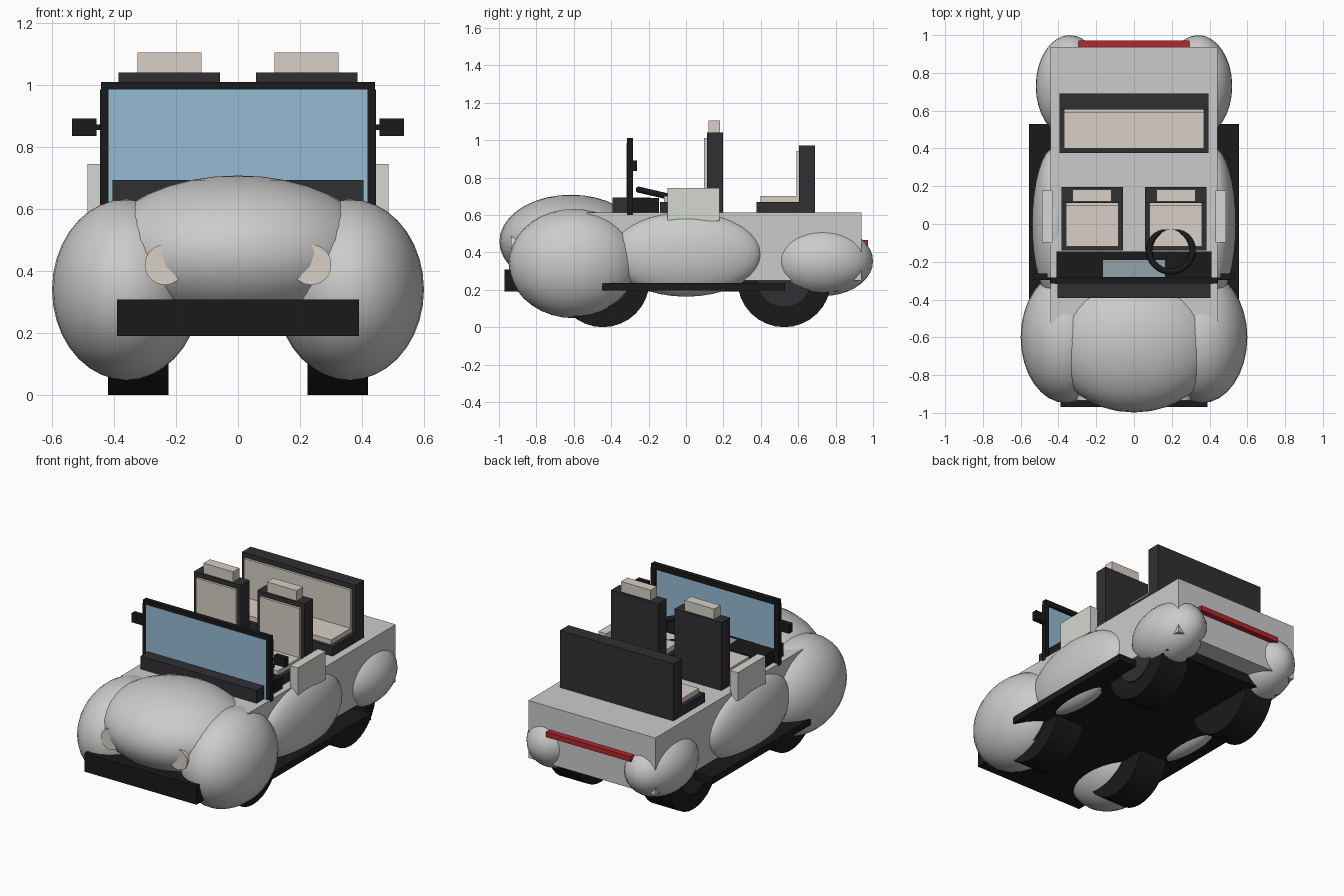
import bpy, math
from mathutils import Matrix

if "Cube" in bpy.data.objects:
    bpy.data.objects.remove(bpy.data.objects["Cube"])


def material(name, r, g, b):
    m = bpy.data.materials.new(name)
    m.diffuse_color = (r, g, b, 1)
    m.use_nodes = True
    m.node_tree.nodes["Principled BSDF"].inputs["Base Color"].default_value = m.diffuse_color
    return m


BLACK = material("black", 0.01, 0.01, 0.011)
DARK = material("dark_trim", 0.03, 0.03, 0.034)
CREAM = material("cream", 0.68, 0.63, 0.57)
PALE = material("pale_panel", 0.66, 0.68, 0.64)
GLASS = material("glass", 0.3, 0.5, 0.65)
SCREEN = material("screen", 0.3, 0.36, 0.4)
RED = material("red", 0.45, 0.02, 0.025)


def finish(name, mat):
    o = bpy.context.object
    o.name = name
    if mat:
        o.data.materials.append(mat)
    return o


def box(name, x, y, z, mat=None):
    """Box from (min, max) ranges on each axis."""
    bpy.ops.mesh.primitive_cube_add(size=1)
    o = finish(name, mat)
    size = [r[1] - r[0] for r in (x, y, z)]
    mid = [(r[0] + r[1]) / 2 for r in (x, y, z)]
    o.data.transform(Matrix.Diagonal((*size, 1)))
    o.location = mid
    return o


def blob(name, centre, radii, mat=None):
    """Smooth ellipsoid."""
    bpy.ops.mesh.primitive_uv_sphere_add(segments=32, ring_count=18, radius=1)
    o = finish(name, mat)
    o.data.transform(Matrix.Diagonal((*radii, 1)))
    o.location = centre
    bpy.ops.object.shade_smooth()
    return o


def cylinder(name, centre, r, depth, axis, mat):
    bpy.ops.mesh.primitive_cylinder_add(vertices=32, radius=r, depth=depth)
    o = finish(name, mat)
    o.data.transform(Matrix.Rotation(math.pi / 2, 4, axis))
    o.location = centre
    bpy.ops.object.shade_smooth_by_angle(angle=math.radians(40))
    return o


def span(s, a, b):
    """Mirror an x range to side s."""
    return tuple(sorted((s * a, s * b)))


def seat(name, x, y0, y1, top, inset=0.025):
    """Dark shell with cream cushions; y1 is the rear face of the backrest."""
    pad = (x[0] + inset, x[1] - inset)
    back = y1 - 0.085
    box(name + "_base", x, (y0, y1), (0.60, 0.67), DARK)
    box(name + "_back", x, (back, y1), (0.66, top), DARK)
    box(name + "_cushion", pad, (y0 + 0.022, back), (0.66, 0.70), CREAM)
    box(name + "_back_pad", pad, (back - 0.015, back + 0.01), (0.69, top - 0.03), CREAM)


# Main body, chassis and hood
box("body", (-0.443, 0.443), (-0.53, 0.937), (0.25, 0.612))
box("chassis", (-0.42, 0.42), (-0.88, 0.81), (0.19, 0.275), BLACK)
blob("hood", (0, -0.615, 0.458), (0.45, 0.383, 0.25))
box("front_bumper", (-0.39, 0.39), (-0.97, -0.85), (0.19, 0.308), BLACK)
box("tail_light_bar", (-0.295, 0.295), (0.93, 0.972), (0.435, 0.467), RED)

# Dashboard, cowl and screen
box("cowl", (-0.405, 0.405), (-0.392, -0.30), (0.60, 0.693), DARK)
box("dashboard", (-0.41, 0.41), (-0.30, -0.145), (0.60, 0.69), BLACK)
box("dashboard_screen", (-0.165, 0.165), (-0.28, -0.19), (0.68, 0.694), SCREEN)

# Windshield
box("windshield_glass", (-0.418, 0.418), (-0.318, -0.30), (0.60, 0.985), GLASS)
box("windshield_top", (-0.442, 0.442), (-0.316, -0.284), (0.978, 1.01), BLACK)

# Steering wheel
bpy.ops.mesh.primitive_torus_add(location=(0.195, -0.14, 0.709), major_radius=0.115,
                                 minor_radius=0.017, major_segments=32, minor_segments=10,
                                 rotation=(math.radians(-13), 0, 0))
finish("steering_wheel", BLACK)
bpy.ops.object.shade_smooth()

for side, s in (("left", 1), ("right", -1)):
    # Rounded bodywork
    blob(side + "_front_fender", (s * 0.36, -0.6, 0.34), (0.24, 0.348, 0.292))
    blob(side + "_door", (s * 0.42, 0.0, 0.39), (0.12, 0.405, 0.227))
    blob(side + "_rear_fender", (s * 0.34, 0.73, 0.353), (0.18, 0.27, 0.187))
    # Side details
    box(side + "_door_panel", span(s, 0.432, 0.486), (-0.098, 0.178), (0.567, 0.745), PALE)
    box(side + "_running_board", span(s, 0.38, 0.555), (-0.45, 0.53), (0.195, 0.237), BLACK)
    box(side + "_windshield_post", span(s, 0.416, 0.446), (-0.316, -0.284), (0.60, 0.985), BLACK)
    box(side + "_mirror", span(s, 0.457, 0.535), (-0.296, -0.262), (0.835, 0.892), BLACK)
    box(side + "_mirror_arm", span(s, 0.43, 0.47), (-0.296, -0.284), (0.855, 0.872), BLACK)
    cylinder(side + "_headlight", (s * 0.236, -0.89, 0.42), 0.065, 0.09, "X", CREAM)
    # Wheels
    for end, y in (("front", -0.445), ("rear", 0.525)):
        cylinder(f"{side}_{end}_tire", (s * 0.322, y, 0.25), 0.25, 0.195, "Y", BLACK)
        cylinder(f"{side}_{end}_hub", (s * 0.33, y, 0.25), 0.145, 0.2, "Y", DARK)
    # Front seats
    seat(side + "_seat", span(s, 0.058, 0.385), -0.14, 0.197, 1.04)
    box(side + "_headrest", span(s, 0.118, 0.325), (0.12, 0.183), (1.03, 1.105), CREAM)

# Rear bench
seat("rear_bench", (-0.395, 0.395), 0.377, 0.69, 0.972)
